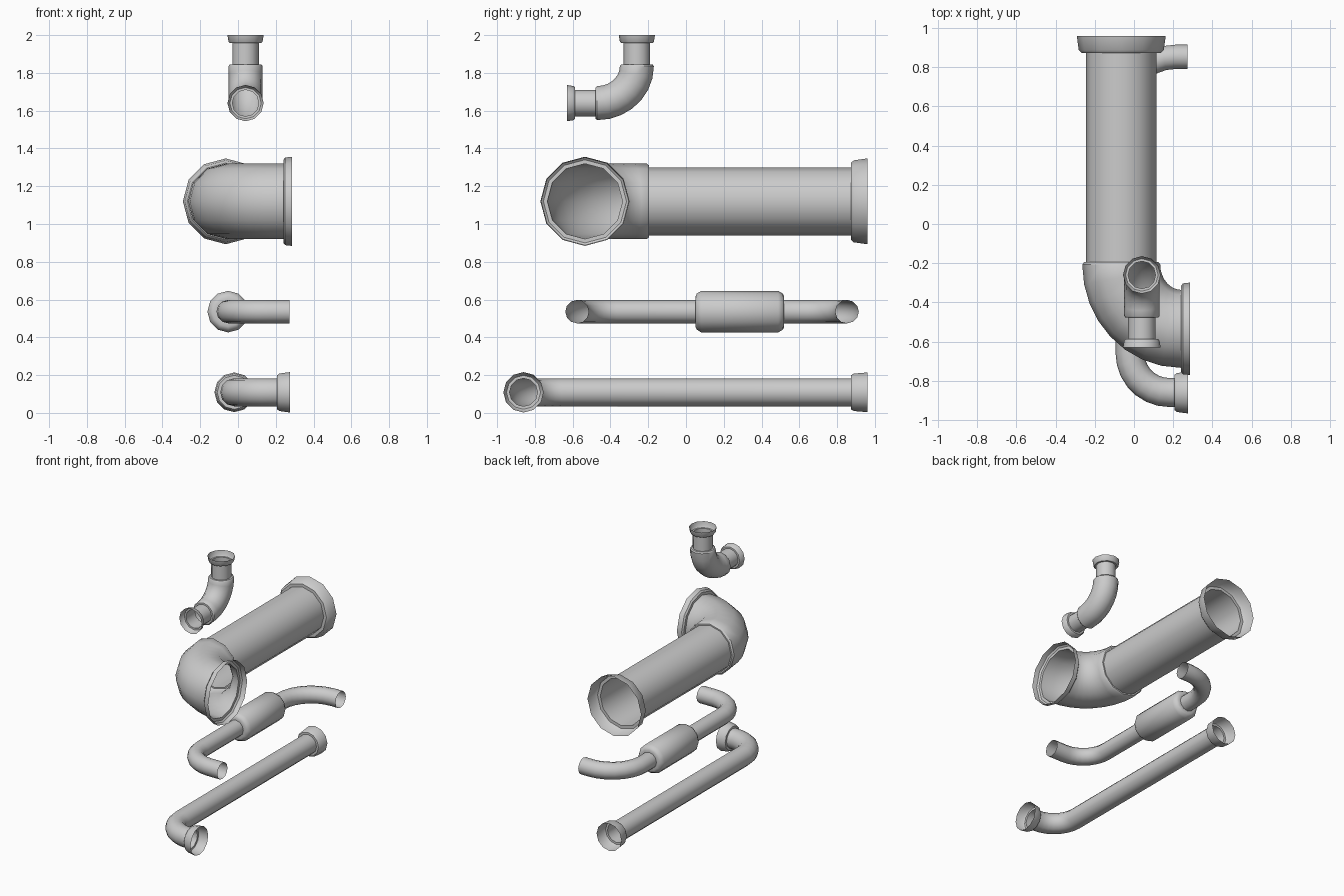
import bpy, bmesh
from math import sin, cos, pi, radians
from mathutils import Vector

if "Cube" in bpy.data.objects:
    bpy.data.objects.remove(bpy.data.objects["Cube"])

SIDES = 12


def line(direction, *stops):
    """Straight run: each stop is (u, v, radius)."""
    return [((u, v), direction, r) for u, v, r in stops]


def bend(cu, cv, a, b, start, end, r, n=7):
    """Quarter-ellipse bend around (cu, cv), angles in degrees."""
    out, sgn = [], (1 if end > start else -1)
    for i in range(n + 1):
        t = radians(start + (end - start) * i / n)
        out.append(((cu + a * cos(t), cv + b * sin(t)),
                    (-a * sin(t) * sgn, b * cos(t) * sgn), r))
    return out


def sweep(name, stations, place, normal):
    """Open shell skinned over round rings along a planar path."""
    bm = bmesh.new()
    origin, n = place(0, 0), Vector(normal)
    rings = []
    for (u, v), (du, dv), r in stations:
        c = place(u, v)
        t = (place(du, dv) - origin).normalized()
        side = t.cross(n)
        rings.append([bm.verts.new(c + r * (cos(2 * pi * k / SIDES) * n + sin(2 * pi * k / SIDES) * side))
                      for k in range(SIDES)])
    for p, q in zip(rings, rings[1:]):
        for k in range(SIDES):
            j = (k + 1) % SIDES
            bm.faces.new((p[k], p[j], q[j], q[k]))
    bmesh.ops.recalc_face_normals(bm, faces=bm.faces[:])
    me = bpy.data.meshes.new(name)
    bm.to_mesh(me)
    bm.free()
    me.polygons.foreach_set("use_smooth", [True] * len(me.polygons))
    me.set_sharp_from_angle(angle=radians(38))
    ob = bpy.data.objects.new(name, me)
    bpy.context.collection.objects.link(ob)
    return ob


def flat(z):
    return lambda u, v: Vector((u, v, z))


FWD, RIGHT, LEFT, DOWN = (0, -1), (1, 0), (-1, 0), (0, -1)

# small upper elbow pipe with a socket at each end (path in the y-z plane)
sweep("small_elbow_pipe",
      line(DOWN, (-.26, 2, .096), (-.26, 1.965, .09), (-.26, 1.957, .083), (-.26, 1.957, .07),
           (-.26, 1.845, .07), (-.26, 1.845, .083))
      + bend(-.47, 1.836, .21, .196, 0, -90, .09)
      + line(LEFT, (-.478, 1.64, .083), (-.478, 1.64, .07), (-.587, 1.64, .07), (-.587, 1.64, .083),
             (-.595, 1.64, .09), (-.63, 1.64, .096)),
      lambda u, v: Vector((.04, u, v)), (1, 0, 0))

# large pipe with sockets and a wide elbow
sweep("large_pipe",
      line(FWD, (-.065, .96, .227), (-.065, .888, .217), (-.065, .873, .203), (-.065, .873, .18),
           (-.065, -.195, .18), (-.065, -.195, .19))
      + bend(.24, -.207, .305, .328, 180, 270, .199, 8)
      + line(RIGHT, (.24, -.535, .22), (.25, -.535, .232), (.287, -.535, .236)),
      flat(1.12), (0, 0, 1))

# middle pipe running through a muffler can, turned aside at both ends
sweep("muffler_pipe",
      line(LEFT, (.272, .853, .062))
      + bend(.21, .593, .262, .26, 90, 180, .062)
      + line(FWD, (-.052, .52, .062), (-.052, .52, .08), (-.052, .513, .095), (-.052, .488, .11),
             (-.052, .08, .11), (-.052, .057, .095), (-.052, .05, .08), (-.052, .05, .062))
      + bend(.158, -.367, .21, .21, 180, 270, .062)
      + line(RIGHT, (.272, -.577, .062)),
      flat(.536), (0, 0, 1))

# long bottom pipe with a socket at each end
sweep("long_bottom_pipe",
      line(FWD, (-.02, .96, .105), (-.02, .888, .099), (-.02, .873, .09), (-.02, .873, .074))
      + bend(.18, -.66, .2, .2, 180, 270, .074)
      + line(RIGHT, (.207, -.86, .074), (.207, -.86, .09), (.218, -.86, .099), (.275, -.86, .107)),
      flat(.109), (0, 0, 1))
